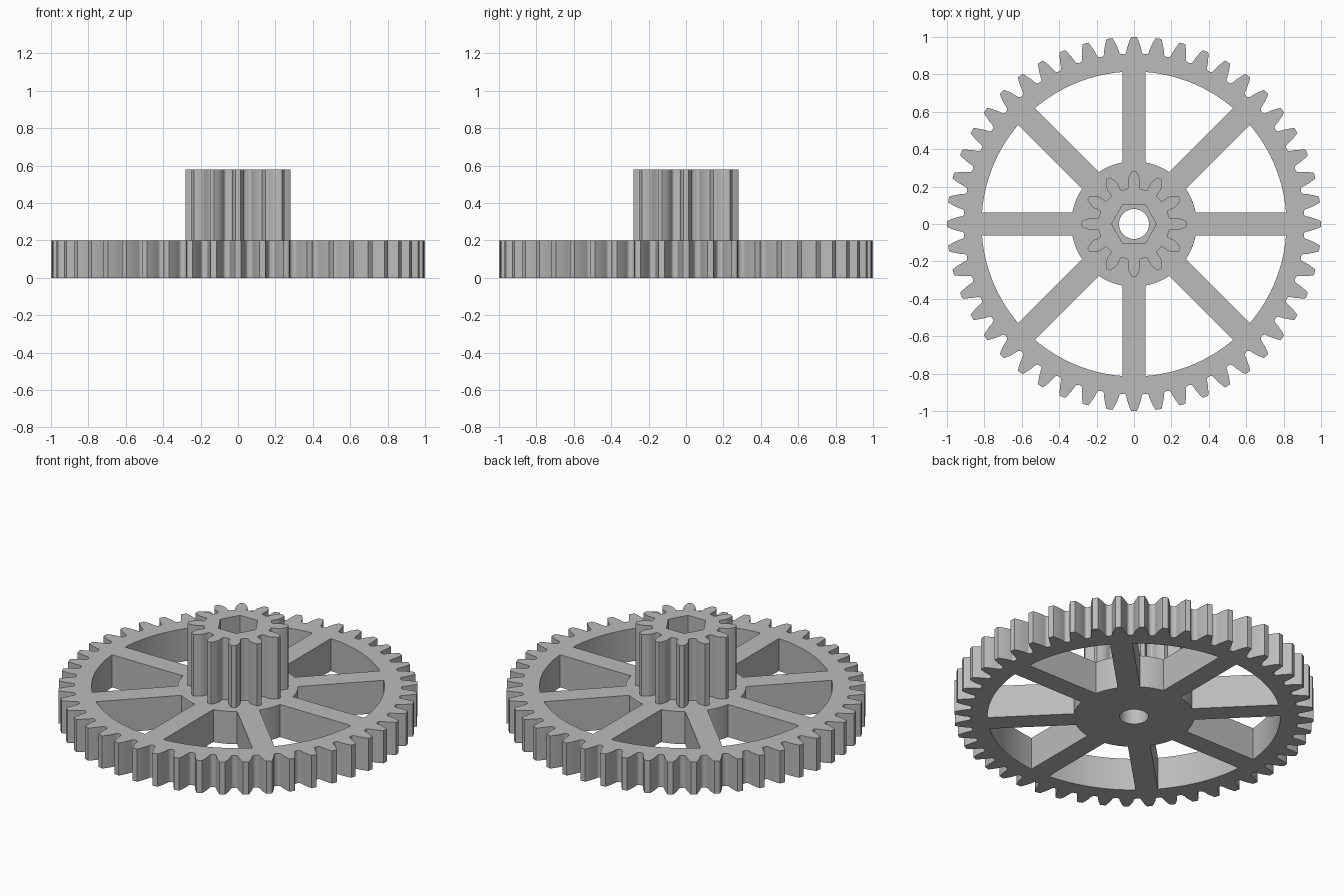
import bpy
import bmesh
from math import pi, sin, cos, tan, acos, asin, radians

cube = bpy.data.objects.get("Cube")
if cube:
    bpy.data.objects.remove(cube, do_unlink=True)

MODULE = 0.04
WHEEL_H, TOTAL_H = 0.2, 0.58
HUB_R, RIM_R, SPOKE_HALF = 0.335, 0.815, 0.0625
BORE_R, HEX_R, HEX_DEPTH = 0.08, 0.12, 0.25

grey = bpy.data.materials.new("plain grey")
grey.use_nodes = True
COLOUR = (0.5, 0.5, 0.5, 1)
grey.diffuse_color = COLOUR
grey.node_tree.nodes["Principled BSDF"].inputs["Base Color"].default_value = COLOUR


def polar(r, a):
    return (r * cos(a), r * sin(a))


def ring(r, sides):
    return [polar(r, 2 * pi * i / sides) for i in range(sides)]


def gear_outline(teeth):
    """Involute spur gear with filleted roots, one tooth centred on +x."""
    pressure = radians(20)
    pitch = MODULE * teeth / 2
    base = pitch * cos(pressure)
    tip, root = pitch + MODULE, pitch - 1.25 * MODULE
    fillet = 0.3 * MODULE

    def half_angle(r):
        a = acos(min(1, base / r))
        return pi / (2 * teeth) + tan(pressure) - pressure - (tan(a) - a)

    flank = []
    for i in range(4):
        a = i * pi / 6
        r = root + fillet * (1 - cos(a))
        flank.append((r, half_angle(r) + fillet / root * (1 - sin(a))))
    start = max(base, root + fillet)
    for i in range(1 if start == root + fillet else 0, 7):
        r = start + (tip - start) * i / 6
        flank.append((r, half_angle(r)))

    points = []
    for k in range(teeth):
        mid = 2 * pi * k / teeth
        points += [polar(r, mid - h) for r, h in flank]
        points += [polar(r, mid + h) for r, h in reversed(flank)]
    return points


def window_outline(k, steps=16):
    """Opening between two neighbouring spokes."""
    points = []
    for r, flip in ((RIM_R, False), (HUB_R, True)):
        inset = asin(SPOKE_HALF / r)
        arc = [polar(r, k * pi / 4 + inset + (pi / 4 - 2 * inset) * i / steps)
               for i in range(steps + 1)]
        points += arc[::-1] if flip else arc
    return points


def slab(name, loops, z0, z1):
    """Extrude an outline, with the further loops as holes."""
    curve = bpy.data.curves.new(name, 'CURVE')
    curve.dimensions = '2D'
    curve.fill_mode = 'BOTH'
    curve.extrude = (z1 - z0) / 2
    for loop in loops:
        spline = curve.splines.new('POLY')
        spline.points.add(len(loop) - 1)
        for point, (x, y) in zip(spline.points, loop):
            point.co = (x, y, 0, 1)
        spline.use_cyclic_u = True
    obj = bpy.data.objects.new(name, curve)
    bpy.context.collection.objects.link(obj)
    bpy.ops.object.select_all(action='DESELECT')
    obj.select_set(True)
    bpy.context.view_layer.objects.active = obj
    bpy.ops.object.convert(target='MESH')
    obj = bpy.context.view_layer.objects.active
    obj.name = name

    # Weld caps to walls and place the slab at its height
    bm = bmesh.new()
    bm.from_mesh(obj.data)
    bmesh.ops.remove_doubles(bm, verts=bm.verts, dist=0.0001)
    bmesh.ops.translate(bm, verts=bm.verts, vec=(0, 0, (z0 + z1) / 2))
    bmesh.ops.recalc_face_normals(bm, faces=bm.faces)
    bm.to_mesh(obj.data)
    bm.free()
    obj.data.materials.clear()
    obj.data.materials.append(grey)
    bpy.ops.object.shade_smooth_by_angle(angle=radians(32))
    return obj


# Spoked wheel with large gear teeth
windows = [window_outline(k) for k in range(8)]
slab("spoked_gear_wheel", [gear_outline(48), ring(BORE_R, 48)] + windows, 0, WHEEL_H)

# Small gear with a hexagonal opening
slab("pinion", [gear_outline(12), ring(HEX_R, 6)], WHEEL_H, TOTAL_H)

# Round bore below the hexagonal socket
slab("bore_sleeve", [ring(HEX_R, 6), ring(BORE_R, 48)], WHEEL_H, TOTAL_H - HEX_DEPTH)
